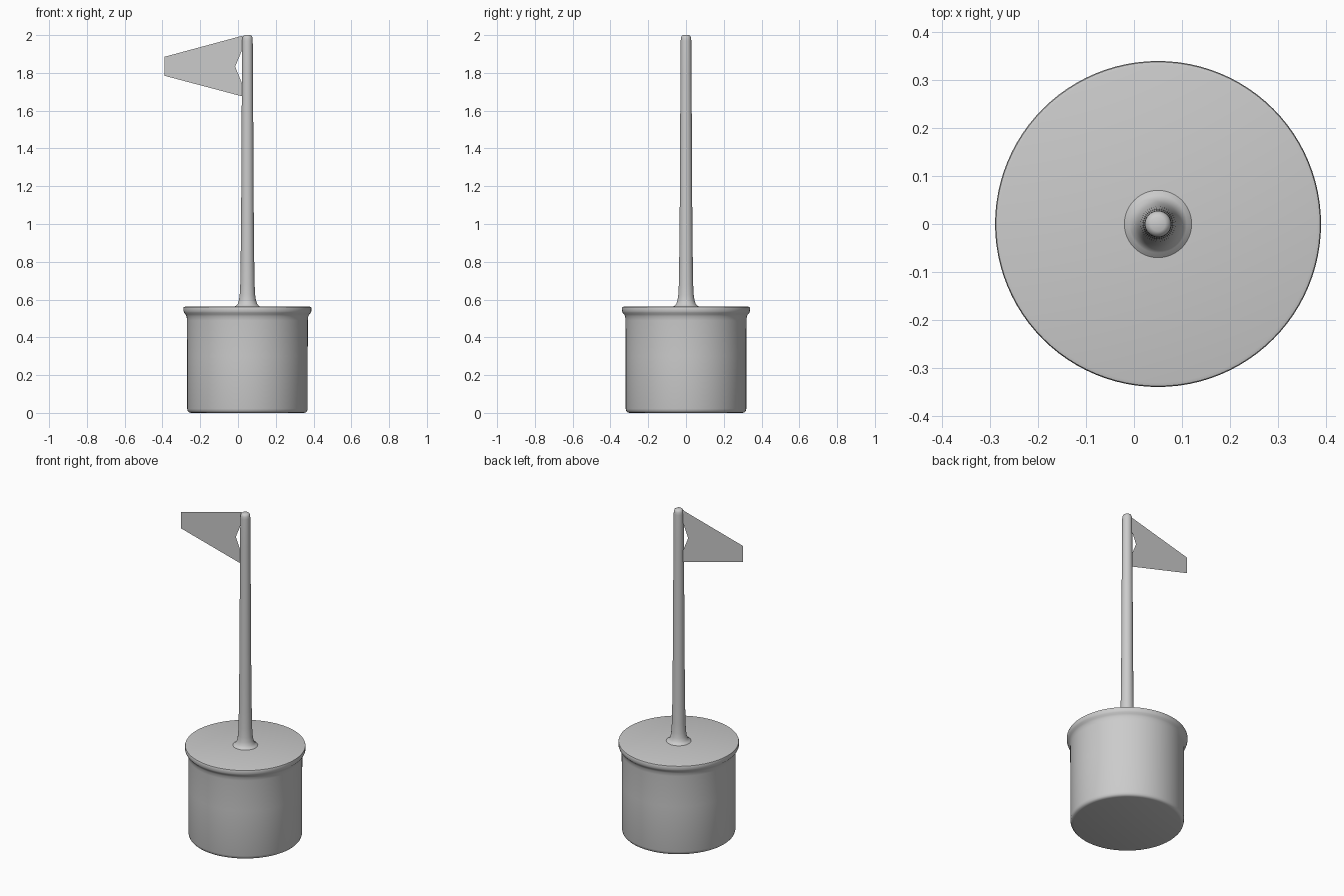
import bpy
from math import cos, sin, tau, radians

if "Cube" in bpy.data.objects:
    bpy.data.objects.remove(bpy.data.objects["Cube"])

CX = 0.05  # axis of the base and pole


def smooth(obj, angle):
    bpy.ops.object.select_all(action='DESELECT')
    obj.select_set(True)
    bpy.context.view_layer.objects.active = obj
    bpy.ops.object.shade_smooth_by_angle(angle=radians(angle))


def add_mesh(name, verts, faces):
    me = bpy.data.meshes.new(name)
    me.from_pydata(verts, [], faces)
    me.update()
    obj = bpy.data.objects.new(name, me)
    obj.location.x = CX
    bpy.context.collection.objects.link(obj)
    return obj


def lathe(name, profile, n):
    """Closed solid of revolution from (radius, z) points, bottom to top."""
    verts = [(r * cos(tau * i / n), r * sin(tau * i / n), z)
             for r, z in profile for i in range(n)]
    faces = [(k * n + i, k * n + (i + 1) % n,
              (k + 1) * n + (i + 1) % n, (k + 1) * n + i)
             for k in range(len(profile) - 1) for i in range(n)]
    faces.append(tuple(reversed(range(n))))
    faces.append(tuple(range((len(profile) - 1) * n, len(profile) * n)))
    obj = add_mesh(name, verts, faces)
    smooth(obj, 40)
    return obj


# Drum base with rounded foot and flared rim
lathe("drum_base", [
    (0.300, 0.0), (0.310, 0.003), (0.316, 0.010), (0.319, 0.022),
    (0.319, 0.30), (0.320, 0.49), (0.322, 0.51), (0.328, 0.522),
    (0.335, 0.530), (0.338, 0.538), (0.339, 0.553), (0.337, 0.560),
    (0.330, 0.562)], 96)

# Tapered pole with flared foot and rounded tip
lathe("pole", [
    (0.075, 0.555), (0.070, 0.562), (0.060, 0.567), (0.051, 0.578),
    (0.045, 0.597), (0.041, 0.625), (0.038, 0.68), (0.036, 0.80),
    (0.033, 1.10), (0.031, 1.50), (0.029, 1.80), (0.028, 1.97),
    (0.027, 1.985), (0.023, 1.995), (0.015, 2.0)], 48)

# Flat pennant with a notch beside the pole
flag = [(-0.44, 1.885), (-0.44, 1.785), (-0.025, 1.675), (-0.025, 1.735),
        (-0.065, 1.833), (-0.025, 1.93), (-0.025, 1.997)]
add_mesh("flag", [(x, 0, z) for x, z in flag],
         [(0, 1, 4), (1, 2, 3, 4), (0, 4, 5, 6)])
